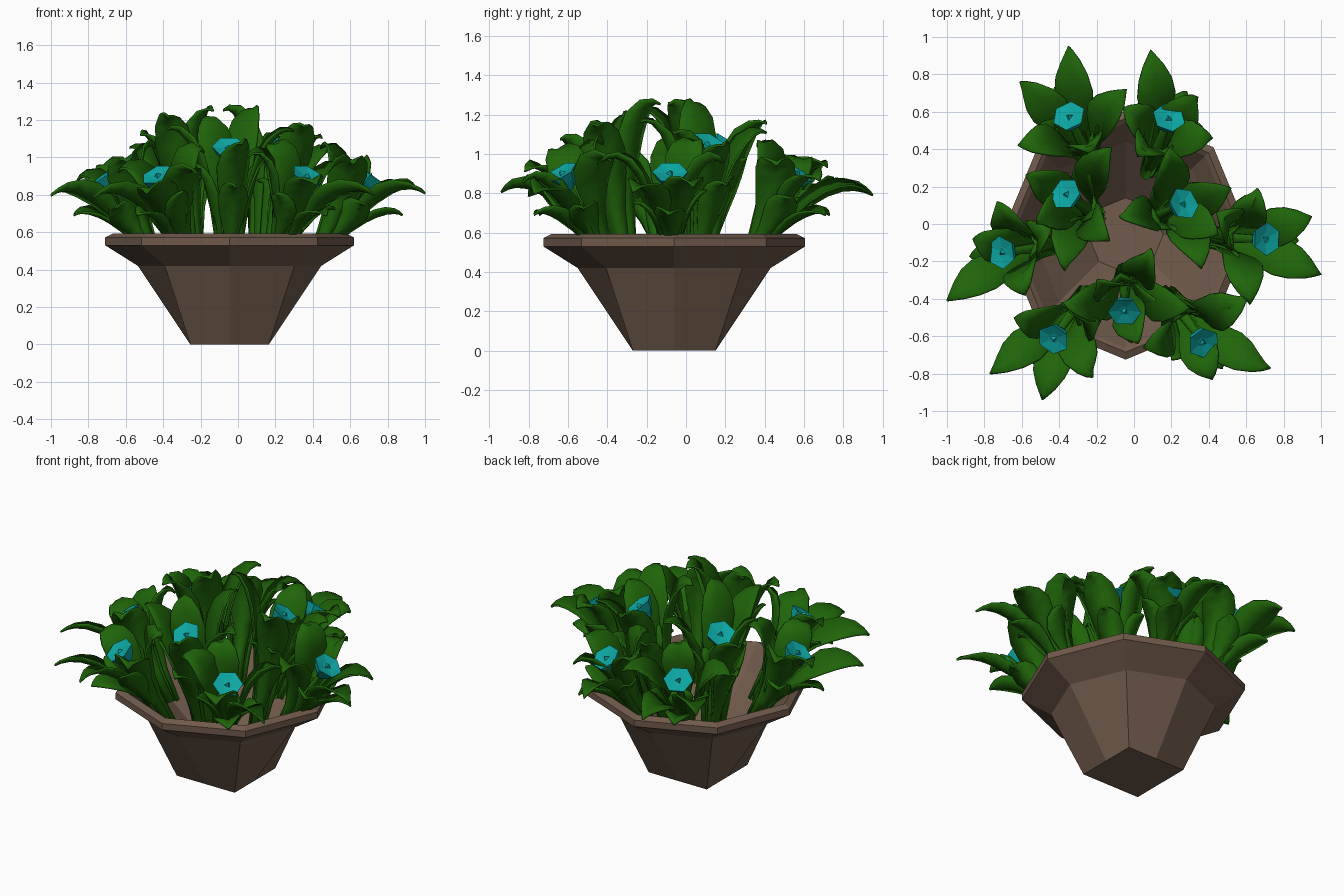
import bpy, bmesh, math, random
from mathutils import Vector

if "Cube" in bpy.data.objects:
    bpy.data.objects.remove(bpy.data.objects["Cube"])

random.seed(4)
UP = Vector((0, 0, 1))
CENTRE = Vector((-0.045, -0.06, 0))


def material(name, rgb):
    m = bpy.data.materials.new(name)
    m.diffuse_color = (*rgb, 1)
    m.use_nodes = True
    m.node_tree.nodes["Principled BSDF"].inputs["Base Color"].default_value = m.diffuse_color
    return m


BROWN = material("clay brown", (0.162, 0.103, 0.071))
GREEN = material("leaf green", (0.014, 0.13, 0.003))
TEAL = material("petal turquoise", (0.004, 0.38, 0.36))


def make_object(name, bm, mat, smooth=None):
    mesh = bpy.data.meshes.new(name)
    bm.to_mesh(mesh)
    bm.free()
    mesh.materials.append(mat)
    ob = bpy.data.objects.new(name, mesh)
    bpy.context.collection.objects.link(ob)
    if smooth:
        bpy.ops.object.select_all(action='DESELECT')
        ob.select_set(True)
        bpy.context.view_layer.objects.active = ob
        bpy.ops.object.shade_smooth_by_angle(angle=math.radians(smooth))
    return ob


def bridge(bm, a, b, closed=True):
    n = len(a)
    for i in range(n if closed else n - 1):
        j = (i + 1) % n
        bm.faces.new((a[i], a[j], b[j], b[i]))


# Pot: eight-sided bowl on a square foot, hollow inside
def pot_ring(bm, r, z, square=False):
    ring = []
    for i in range(8):
        a = i * math.pi / 4
        k = r * math.sqrt(2) if square and i % 2 else r
        ring.append(bm.verts.new(CENTRE + Vector((k * math.cos(a), k * math.sin(a), z))))
    return ring


bm = bmesh.new()
profile = [(0.21, 0, True), (0.49, 0.42, False), (0.665, 0.53, False),
           (0.665, 0.572, False), (0.625, 0.592, False), (0.60, 0.575, False),
           (0.50, 0.46, False), (0.20, 0.20, False)]
rings = [pot_ring(bm, *p) for p in profile]
for a, b in zip(rings, rings[1:]):
    bridge(bm, a, b)
bm.faces.new(rings[0][::-1])
bm.faces.new(rings[-1])
bmesh.ops.recalc_face_normals(bm, faces=bm.faces)
make_object("pot", bm, BROWN)


# Leaf: folded, slightly twisted blade on a narrow stalk, swept along a curve
def add_leaf(bm, base, bend, crest, tip, facing, width, twist=0):
    stations = [(0, .022), (.2, .03), (.36, .05), (.5, .085), (.62, .10),
                (.74, .086), (.85, .054), (.93, .025), (1, .002)]
    facing = Vector((facing.x, facing.y, 0)).normalized()
    side = UP.cross(facing)
    rows = []
    for t, w in stations:
        s = 1 - t
        p = base * s**3 + bend * 3 * s * s * t + crest * 3 * s * t * t + tip * t**3
        tan = ((bend - base) * s * s + (crest - bend) * 2 * s * t
               + (tip - crest) * t * t).normalized()
        across = (side - tan * side.dot(tan)).normalized()
        normal = tan.cross(across)
        angle = twist * t
        across, normal = (across * math.cos(angle) + normal * math.sin(angle),
                          normal * math.cos(angle) - across * math.sin(angle))
        w *= width
        rows.append([bm.verts.new(p + across * w * k + normal * abs(k) * w * .35)
                     for k in (-1, 0, 1)])
    for a, b in zip(rows, rows[1:]):
        bridge(bm, a, b, closed=False)


# Flower: six-sided shallow cup with a small star of stamens
def add_flower(bm, pos, axis):
    u = axis.cross(UP).normalized()
    v = axis.cross(u)

    def ring(r, h, n=6):
        return [bm.verts.new(pos + axis * h + (u * math.cos(2 * math.pi * i / n)
                + v * math.sin(2 * math.pi * i / n)) * r) for i in range(n)]
    rs = [ring(.028, -.10), ring(.066, -.05), ring(.09, 0), ring(.03, -.012)]
    for a, b in zip(rs, rs[1:]):
        bridge(bm, a, b)
    bm.faces.new(rs[0][::-1])
    bm.faces.new(rs[-1])
    low = ring(.022, -.012, 3)
    peak = bm.verts.new(pos + axis * .01)
    for i in range(3):
        bm.faces.new((low[i], low[(i + 1) % 3], peak))


# Each plant: flower position, is it in the inner ring, leaf tip positions from above
plants = [
    ((-.34, .56), False, [(-.35, .95), (-.61, .76), (-.04, .72), (-.62, .42), (-.22, .38)]),
    ((.18, .55), False, [(.09, .93), (.34, .68), (.42, .46), (-.06, .62), (.02, .36)]),
    ((.69, -.08), False, [(.95, .04), (1.0, -.27), (.66, .19), (.62, -.43), (.44, .06)]),
    ((-.69, -.15), False, [(-1.0, -.41), (-.73, .12), (-.58, -.38), (-.44, -.02), (-.86, -.08)]),
    ((-.42, -.60), False, [(-.77, -.80), (-.49, -.94), (-.22, -.82), (-.64, -.5), (-.18, -.52)]),
    ((.36, -.62), False, [(.73, -.77), (.42, -.83), (.6, -.38), (.05, -.66), (.18, -.42)]),
    ((-.35, .15), True, [(-.12, .41), (-.58, .26), (-.37, -.25), (-.13, -.09), (-.52, 0)]),
    ((.25, .10), True, [(-.08, .04), (.36, -.24), (.19, .41), (.52, .19), (.45, -.06)]),
    ((-.05, -.45), True, [(-.38, -.42), (.09, -.13), (.3, -.45), (.02, -.64), (-.2, -.3)]),
]

for number, ((fx, fy), inner, tips) in enumerate(plants, 1):
    flower = Vector((fx, fy, 1.03 if inner else .88))
    offset = Vector((fx, fy, 0)) - CENTRE
    out = offset.normalized()
    base = CENTRE + offset * (.5 if inner else .56) + UP * (.22 if inner else .40)

    # Large arching leaves, lower on the outer side so the bloom shows
    bm = bmesh.new()
    for tx, ty in tips:
        reach = Vector((tx - fx, ty - fy, 0))
        sideways = UP.cross(reach)
        d = reach.dot(out)
        tip = Vector((tx, ty, (1.14 - .35 * d) if inner else (.94 - .42 * d)))
        root = base + reach.normalized() * .045
        bend = flower.lerp(base, .4) + reach * .15
        crest = flower + reach * .55 + UP * (.17 - .42 * d) + sideways * random.uniform(-.12, .12)
        add_leaf(bm, root, bend, crest, tip, reach, 1.05, random.uniform(-.55, .55))

    # Shorter leaves that fill the clump, spreading below the bloom
    turn = math.atan2(out.y, out.x)
    for i in range(4):
        a = turn + i * math.pi / 2 + random.uniform(-.25, .25)
        reach = Vector((math.cos(a), math.sin(a), 0))
        droop = .19 if i == 0 else random.uniform(.04, .16)
        tip = flower + reach * .19 - UP * droop
        add_leaf(bm, base + reach * .03, base.lerp(flower, .5) + reach * .05,
                 flower + reach * .12 - UP * (.08 + droop * .3), tip, reach, .8,
                 random.uniform(-.4, .4))
    leaves = make_object(f"leaves_{number}", bm, GREEN, 40)
    mod = leaves.modifiers.new("thickness", 'SOLIDIFY')
    mod.thickness = .012
    mod.offset = 0

    # Stem and bloom
    bm = bmesh.new()
    axis = (out * .72 + UP).normalized()
    bloom = flower + axis * .035
    spokes = [Vector((math.cos(k * math.pi / 3), math.sin(k * math.pi / 3), 0)) for k in range(6)]
    foot = [bm.verts.new(base + s * .04) for s in spokes]
    top = [bm.verts.new(bloom - axis * .09 + s * .022) for s in spokes]
    bridge(bm, foot, top)
    bm.faces.new(foot[::-1])
    bm.faces.new(top)
    make_object(f"stem_{number}", bm, GREEN, 70)

    bm = bmesh.new()
    add_flower(bm, bloom, axis)
    bmesh.ops.recalc_face_normals(bm, faces=bm.faces)
    make_object(f"flower_{number}", bm, TEAL)
